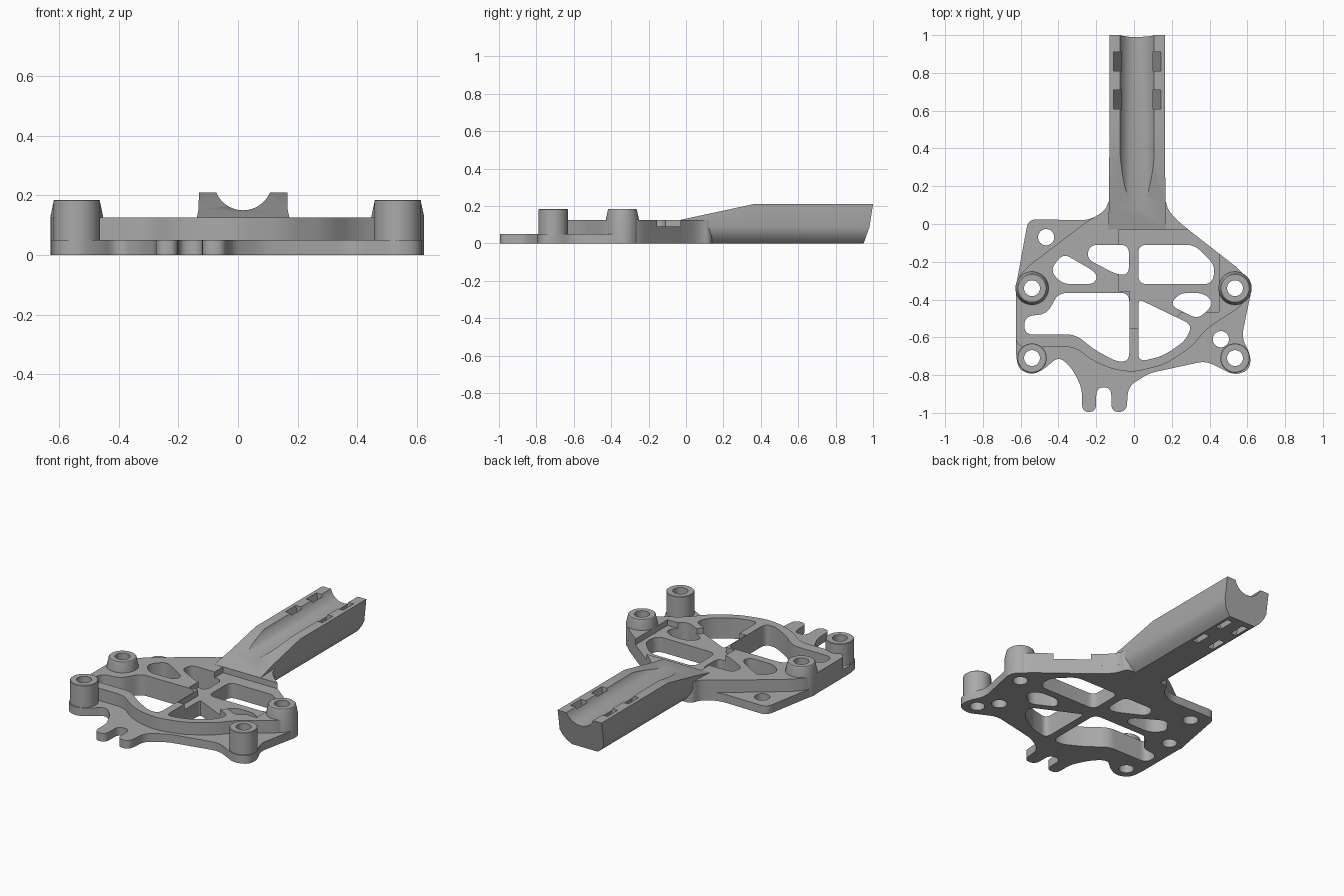
import bpy, bmesh, math
from mathutils import Vector

if "Cube" in bpy.data.objects:
    bpy.data.objects.remove(bpy.data.objects["Cube"], do_unlink=True)

grey = bpy.data.materials.new("plain grey")
grey.use_nodes = True
grey.diffuse_color = (0.4, 0.4, 0.4, 1)
grey.node_tree.nodes["Principled BSDF"].inputs["Base Color"].default_value = (0.4, 0.4, 0.4, 1)


def add_object(name, mesh):
    ob = bpy.data.objects.new(name, mesh)
    bpy.context.collection.objects.link(ob)
    mesh.materials.clear()
    mesh.materials.append(grey)
    return ob


def finish(name, bm):
    bmesh.ops.remove_doubles(bm, verts=bm.verts, dist=1e-5)
    bmesh.ops.recalc_face_normals(bm, faces=bm.faces)
    mesh = bpy.data.meshes.new(name)
    bm.to_mesh(mesh)
    bm.free()
    return add_object(name, mesh)


def rounded(points, radius, steps=6):
    """Replace each corner of a polygon with a short curve."""
    out = []
    pts = [Vector(p) for p in points]
    for i, p in enumerate(pts):
        a, b = pts[i - 1] - p, pts[(i + 1) % len(pts)] - p
        a = p + a.normalized() * min(radius, a.length * 0.48)
        b = p + b.normalized() * min(radius, b.length * 0.48)
        for k in range(steps + 1):
            t = k / steps
            out.append(a * (1 - t) ** 2 + p * 2 * t * (1 - t) + b * t * t)
    return out


def circle(centre, r, n=32):
    return [Vector((centre[0] + r * math.cos(2 * math.pi * k / n),
                    centre[1] + r * math.sin(2 * math.pi * k / n))) for k in range(n)]


def plate(name, loops, z0, z1):
    """Solid plate: first loop is the outline, the others are holes."""
    cu = bpy.data.curves.new(name, 'CURVE')
    cu.dimensions, cu.fill_mode, cu.extrude = '2D', 'BOTH', (z1 - z0) / 2
    for loop in loops:
        sp = cu.splines.new('POLY')
        sp.points.add(len(loop) - 1)
        for q, p in zip(sp.points, loop):
            q.co = (p.x, p.y, 0, 1)
        sp.use_cyclic_u = True
    tmp = bpy.data.objects.new(name + "_curve", cu)
    bpy.context.collection.objects.link(tmp)
    mesh = bpy.data.meshes.new_from_object(
        tmp.evaluated_get(bpy.context.evaluated_depsgraph_get()))
    bpy.data.objects.remove(tmp, do_unlink=True)
    bm = bmesh.new()
    bm.from_mesh(mesh)
    bmesh.ops.translate(bm, verts=bm.verts, vec=(0, 0, (z0 + z1) / 2))
    return finish(name, bm)


def cut(ob, cutter):
    cutter.hide_render = True
    mod = ob.modifiers.new("cut", 'BOOLEAN')
    mod.operation, mod.solver, mod.object = 'DIFFERENCE', 'EXACT', cutter
    bpy.context.view_layer.objects.active = ob
    bpy.ops.object.modifier_apply(modifier=mod.name)
    bpy.data.objects.remove(cutter, do_unlink=True)


def loft(name, rings):
    bm = bmesh.new()
    rows = [[bm.verts.new(p) for p in ring] for ring in rings]
    n = len(rows[0])
    for a, b in zip(rows, rows[1:]):
        for i in range(n):
            bm.faces.new((a[i], a[(i + 1) % n], b[(i + 1) % n], b[i]))
    bm.faces.new(rows[0])
    bm.faces.new(rows[-1])
    return finish(name, bm)


# Openings shared by both plate layers
windows = [rounded(p, 0.045) for p in (
    [(-.375, -.155), (-.195, -.26), (-.205, -.318), (-.38, -.318), (-.445, -.245)],
    [(-.235, -.11), (-.027, -.11), (-.027, -.268), (-.09, -.268), (-.25, -.185)],
    [(.023, -.11), (.32, -.11), (.43, -.22), (.415, -.318), (.023, -.318)],
    [(.023, -.40), (.05, -.41), (.31, -.535), (.27, -.62), (.15, -.70), (.023, -.73)],
    [(.24, -.365), (.37, -.365), (.425, -.42), (.34, -.505), (.19, -.43)],
    [(-.40, -.365), (-.025, -.365), (-.025, -.725), (-.09, -.73), (-.21, -.665),
     (-.31, -.585), (-.58, -.585), (-.58, -.49), (-.46, -.475)])]
rear_posts = [(-.54, -.34), (.535, -.34)]
front_posts = [(-.54, -.71), (.535, -.71)]

# Thin base plate with ear tabs and the two-pronged front lug
base_outline = rounded([
    (-.56, .025), (-.24, .02), (-.15, .07), (-.13, .14), (.165, .14), (.18, .07),
    (.25, .0), (.57, -.25), (.625, -.34), (.605, -.43), (.57, -.60), (.62, -.70),
    (.61, -.775), (.53, -.80), (.46, -.765), (.38, -.725), (.08, -.79), (-.03, -.86),
    (-.04, -.995), (-.12, -.995), (-.12, -.865), (-.20, -.865), (-.20, -.995),
    (-.275, -.995), (-.275, -.87), (-.33, -.76), (-.40, -.70), (-.47, -.765),
    (-.54, -.80), (-.61, -.77), (-.625, -.70), (-.625, -.33)], 0.045)
plate("base_plate", [base_outline] + windows
      + [circle(c, 0.055) for c in rear_posts + front_posts]
      + [circle(c, 0.043) for c in ((-.465, -.07), (.46, -.61))], 0, 0.05)

# Raised frame with the curved front rim
frame_outline = rounded([
    (-.24, .02), (-.15, .07), (-.13, .14), (.165, .14), (.18, .07), (.25, .0),
    (.57, -.25), (.625, -.34), (.57, -.435), (.39, -.55), (.30, -.655), (.16, -.745),
    (.0, -.785), (-.11, -.77), (-.21, -.73), (-.315, -.65), (-.625, -.65),
    (-.625, -.30), (-.57, -.23)], 0.05)
frame = plate("raised_frame", [frame_outline] + windows
              + [circle(c, 0.055) for c in rear_posts], 0.05, 0.125)
recess = [(-.08, -.03), (.28, -.03), (.45, .0), (.45, -.465), (.25, -.465), (.20, -.52),
          (.02, -.55), (-.02, -.55), (-.02, -.355), (-.08, -.355)]
cut(frame, plate("recess_cutter", [[Vector(p) for p in recess]], 0.09, 0.3))


# Hollow mounting posts, turned from a profile
def post(name, centre, profile, n=40):
    bm = bmesh.new()
    rings = [[bm.verts.new((p.x, p.y, z)) for p in circle(centre, r, n)] for r, z in profile]
    for a, b in zip(rings, rings[1:] + rings[:1]):
        for i in range(n):
            bm.faces.new((a[i], a[(i + 1) % n], b[(i + 1) % n], b[i]))
    return finish(name, bm)


for side, c in zip(("right", "left"), rear_posts):
    post("rear_post_" + side, c, [(.042, 0), (.088, 0), (.088, .13), (.077, .182),
                                  (.074, .185), (.042, .185)])
for side, c in zip(("right", "left"), front_posts):
    post("front_post_" + side, c, [(.042, 0), (.078, 0), (.078, .182), (.075, .185), (.042, .185)])

# Arm with rounded underside, sloped root and slanted end
CX = 0.017


def section(y, top, half, slant=0.0):
    side = [(half, top), (half, .085), (half - .01, .055), (half - .03, .025), (half - .06, 0)]
    pts = side + [(-x, z) for x, z in reversed(side)]
    return [(CX + x, y - slant * max(0, .14 - z), z) for x, z in pts]


arm = loft("arm", [section(-.03, .126, .155), section(.10, .154, .149),
                   section(.36, .21, .148), section(1.0, .21, .148, .36)])

# Round channel along the arm
cut(arm, loft("channel_cutter", [[(CX + p.x, y, p.y) for p in circle((0, .2475), .0975, 64)]
                                 for y in (.05, 1.1)]))

# Slanted strap slots
for s in (-1, 1):
    for y in (.66, .86):
        quad = [(.130, .23), (.092, .23), (.03, -.02), (.068, -.02)]
        cut(arm, loft("slot_cutter", [[(CX + s * x, y + d, z) for x, z in quad]
                                      for d in (-.05, .05)]))

# Smooth shading with sharp edges kept
for ob in bpy.context.collection.objects:
    if ob.type == 'MESH' and grey.name in ob.data.materials:
        bpy.ops.object.select_all(action='DESELECT')
        ob.select_set(True)
        bpy.context.view_layer.objects.active = ob
        bpy.ops.object.shade_smooth_by_angle(angle=math.radians(30))
